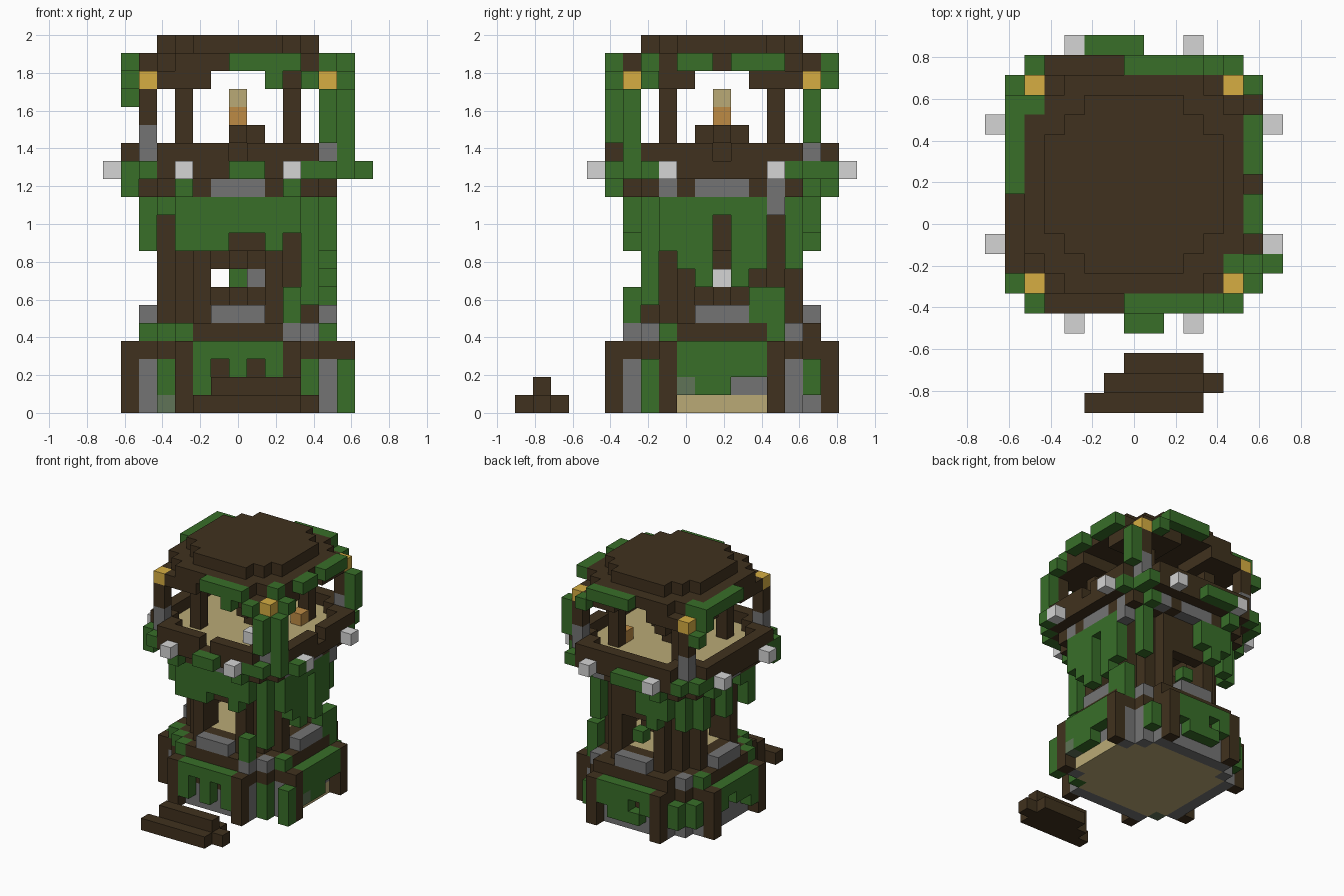
import bpy, bmesh
from mathutils import Vector

cube = bpy.data.objects.get("Cube")
if cube:
    bpy.data.objects.remove(cube, do_unlink=True)

V = 2 / 21          # size of one block
SHIFT = 2           # tower centre sits two blocks behind the origin

COLOURS = {
    "B": ("dark_wood", (0.051, 0.031, 0.013)),
    "G": ("leaf_green", (0.040, 0.156, 0.022)),
    "S": ("stone_grey", (0.175, 0.175, 0.175)),
    "L": ("pale_stone", (0.660, 0.660, 0.660)),
    "T": ("tan_plank", (0.490, 0.400, 0.180)),
    "Y": ("lamp_gold", (0.670, 0.420, 0.055)),
    "O": ("torch_orange", (0.510, 0.260, 0.060)),
    "M": ("mossy_stone", (0.115, 0.175, 0.095)),
}
KEYS = list(COLOURS)
MATERIALS = []
for name, rgb in COLOURS.values():
    mat = bpy.data.materials.new(name)
    mat.use_nodes = True
    mat.diffuse_color = (*rgb, 1)
    mat.node_tree.nodes["Principled BSDF"].inputs["Base Color"].default_value = (*rgb, 1)
    MATERIALS.append(mat)

blocks = {}         # (x, y, z) -> [part, colour key]


def put(part, colour, cells, lo, hi=None):
    """Fill plan cells with blocks from layer lo to layer hi."""
    for x, y in cells:
        for z in range(lo, (lo if hi is None else hi) + 1):
            blocks[x, y, z] = [part, colour]


def disc(r, cut=2):
    """Stepped octagon in plan."""
    span = range(-r, r + 1)
    return {(x, y) for x in span for y in span if abs(x) + abs(y) <= 2 * r - cut}


def rect(x0, x1, y0, y1):
    return [(x, y) for x in range(x0, x1 + 1) for y in range(y0, y1 + 1)]


def on_side(side, t, r):
    return {"front": (t, -r), "back": (t, r), "right": (r, t), "left": (-r, t)}[side]


def patch(part, side, r, top, rows):
    """Hang rows of blocks on one side, from layer top downwards."""
    for n, row in enumerate(rows.split()):
        for c, key in enumerate(row):
            if key != ".":
                put(part, key, [on_side(side, c - len(row) // 2, r)], top - n)


def paint(side, z, row):
    """Recolour the outermost block of each column on one side."""
    for c, key in enumerate(row):
        for r in range(6, 0, -1):
            cell = (*on_side(side, c - len(row) // 2, r), z)
            if cell in blocks:
                blocks[cell][1] = key
                break


SIDES = ("front", "right", "back", "left")
CORNERS = [(sx, sy) for sx in (-1, 1) for sy in (-1, 1)]

# Base storey: plank floor, stone and timber wall
put("ground_floor", "T", disc(4, 1), 0)
base_ring = disc(5) - disc(4, 1)
put("base_wall", "S", base_ring, 0, 1)
put("base_wall", "B", base_ring, 2, 3)
for sx, sy in CORNERS:
    put("base_wall", "S", [(5 * sx, 3 * sy), (3 * sx, 5 * sy), (4 * sx, 4 * sy)], 0, 2)
put("base_wall", "G", [(4, -4), (-4, -4)], 0, 2)
put("base_wall", "M", [(-4, -4)], 0)
put("base_wall", "T", rect(5, 5, -2, 2), 0)

# Posts and climbing plants around the base
patch("base_panel", "front", 6, 3, "BGGGGGB BG.G.GB BG.G.GB B.....B")
patch("base_panel", "right", 6, 3, "BGGGGGB BGGGGGB BMGG..B B.....B")
patch("base_panel", "back", 6, 3, "BGGGGGB BG.GGGB B.GGG.B B.....B")
patch("base_panel", "left", 6, 3, "BGGGGGB BGGG.GB BG....B B.....B")
put("base_vine", "G", [(6, -4)], 0, 2)
put("base_vine", "G", [(4, 5), (-5, 4), (-4, 5)], 1, 2)

# Middle floor ledge
put("ledge", "B", disc(5), 4)
put("middle_floor", "T", disc(3), 5)
paint("back", 4, "BGSBBBBBSGB")
paint("left", 4, "BSGBBBBBGSB")
paint("right", 4, "BSSBBBBBGSB")
paint("front", 4, "GGGBBBBBSSG")

# Middle storey wall with a window and sill on each side
put("tower_wall", "B", disc(4) - disc(3), 5, 11)
for side in SIDES:
    for t in (-1, 0, 1):
        x, y = on_side(side, t, 4)
        for z in (6, 7, 8):
            blocks.pop((x, y, z), None)
        put("window_sill", "S", [on_side(side, t, 5)], 5)

# Furniture in the middle storey
put("table", "B", [(-1, 1), (0, 0), (1, -1), (1, 0), (2, 0)], 6)
put("hanging_beam", "B", [(-1, 1), (0, 0), (1, -1)], 8)
put("table_mug", "S", [(1, -1)], 7)
put("table_lamp", "L", [(2, 0)], 7)

# Vines on the middle storey
patch("tower_vine", "front", 5, 11, "GGGGGGG GGGGGGG GGG..G.")
patch("tower_vine", "right", 5, 11, "GGGGGGS GGG.GG. GGG.GG. .GG.GG. ..G.G..")
patch("tower_vine", "back", 5, 11, "GGG.... GGG.... .G.....")
patch("tower_vine", "left", 5, 11, "GG.G..G G..G..G G..G..G")
for cell, low in (((4, -4), 6), ((-4, -4), 11), ((4, 4), 8), ((-4, 4), 9)):
    put("tower_vine", "G", [cell], low, 11)
put("tower_vine", "G", [(3, -5), (5, 2), (5, 3)], 5, 6)
put("tower_vine", "G", [(0, 4)], 7)

# Gallery: corbels, floor, parapet with two narrow gaps
put("gallery_corbel", "B", disc(5, 1), 12)
for side in SIDES:
    paint(side, 12, "BBBBSSSBBBB" if side in ("front", "left") else "BBSBSSSBSBB")
put("gallery_corbel", "G", [(-3, -6), (3, -6), (-6, 3), (-3, 6), (4, 5)], 12)
put("gallery_rim", "B", disc(6), 13)
put("gallery_floor", "T", disc(5), 13)
paint("front", 13, "GGBBBBBBBBBGG")
paint("right", 13, "GBBBBBBBBBBGG")
paint("back", 13, "GBBBBBBBBBBGG")
put("parapet", "B", disc(6) - disc(5) - {(0, -6), (6, 0)}, 14)
for side in SIDES:
    put("stone_knob", "L", [on_side(side, t, 7) for t in (-3, 3)], 13)
put("gallery_vine", "G", rect(0, 1, -7, -7) + rect(-2, 0, 7, 7) + [(7, -4)], 13)
put("gallery_vine", "G", [(-5, -6), (5, -6), (-6, 5), (-5, 6), (5, 6)], 13)
put("gallery_vine", "G", [(-6, -5)], 12, 13)

# Gallery posts and hanging corner lamps
for sx, sy in CORNERS:
    put("inner_post", "B", [(3 * sx, 3 * sy)], 14, 17)
    put("corner_post", "S", [(5 * sx, 5 * sy)], 14, 15)
    put("corner_post", "B", [(5 * sx, 5 * sy)], 16, 17)
    # Roof bracket reaching out to the lamp
    put("roof_bracket", "B", [(sx * x, sy * y) for x, y in rect(2, 5, 2, 5)], 18)
    put("corner_lamp", "Y", [(5 * sx, 5 * sy)], 18)
put("corner_vine", "G", [(5, -6), (6, 5)], 15, 17)
put("corner_vine", "G", [(6, -5)], 13, 17)
put("corner_vine", "G", [(-6, 5)], 17)

# Central torch on its stand, with small goods on the gallery floor
put("torch_stand", "B", [(0, 0)], 14)
put("torch_stand", "B", [(0, -1), (0, 0), (0, 1), (1, 0)], 15)
put("torch", "O", [(0, 0)], 16)
put("torch_flame", "T", [(0, 0)], 17)
put("small_crate", "O", [(3, 2)], 14)
put("stone_block", "L", [(2, -3)], 14)

# Roof: eaves with leaves along the edge, then the cap
put("roof_eaves", "B", disc(5), 19)
patch("roof_vine", "front", 6, 19, "...GGGG")
patch("roof_vine", "back", 6, 19, "...GGGG")
patch("roof_vine", "right", 6, 19, ".GG.GGG")
patch("roof_vine", "left", 6, 19, "....GGGGG")
put("roof_vine", "G", [(5, -4), (-5, 4)], 19)
put("roof_vine", "G", [(4, -6), (2, -6), (6, -4), (4, 6), (-6, 4)], 18)
put("roof_cap", "B", disc(4), 20)

# Log pile in front
put("log_pile", "B", rect(-2, 3, -11, -11) + rect(-1, 4, -10, -10) + rect(0, 3, -9, -9), 0)
put("log_pile", "B", rect(-1, 3, -10, -10), 1)


def build(part):
    """Make one mesh from the visible faces of a part's blocks."""
    bm = bmesh.new()
    for (x, y, z), (owner, key) in blocks.items():
        if owner != part:
            continue
        centre = Vector((x, y + SHIFT, z + 0.5))
        for axis in range(3):
            for sign in (-1, 1):
                step = Vector((0, 0, 0))
                step[axis] = sign
                if (x + int(step.x), y + int(step.y), z + int(step.z)) in blocks:
                    continue
                a, b = Vector((0, 0, 0)), Vector((0, 0, 0))
                a[(axis + 1) % 3] = 0.5
                b[(axis + 2) % 3] = 0.5 * sign
                mid = centre + step / 2
                face = bm.faces.new([bm.verts.new((mid + p) * V)
                                     for p in (-a - b, a - b, a + b, b - a)])
                face.material_index = KEYS.index(key)
    bmesh.ops.remove_doubles(bm, verts=bm.verts, dist=V / 100)
    mesh = bpy.data.meshes.new(part)
    for mat in MATERIALS:
        mesh.materials.append(mat)
    bm.to_mesh(mesh)
    bm.free()
    bpy.context.collection.objects.link(bpy.data.objects.new(part, mesh))


for part in sorted({owner for owner, key in blocks.values()}):
    build(part)
